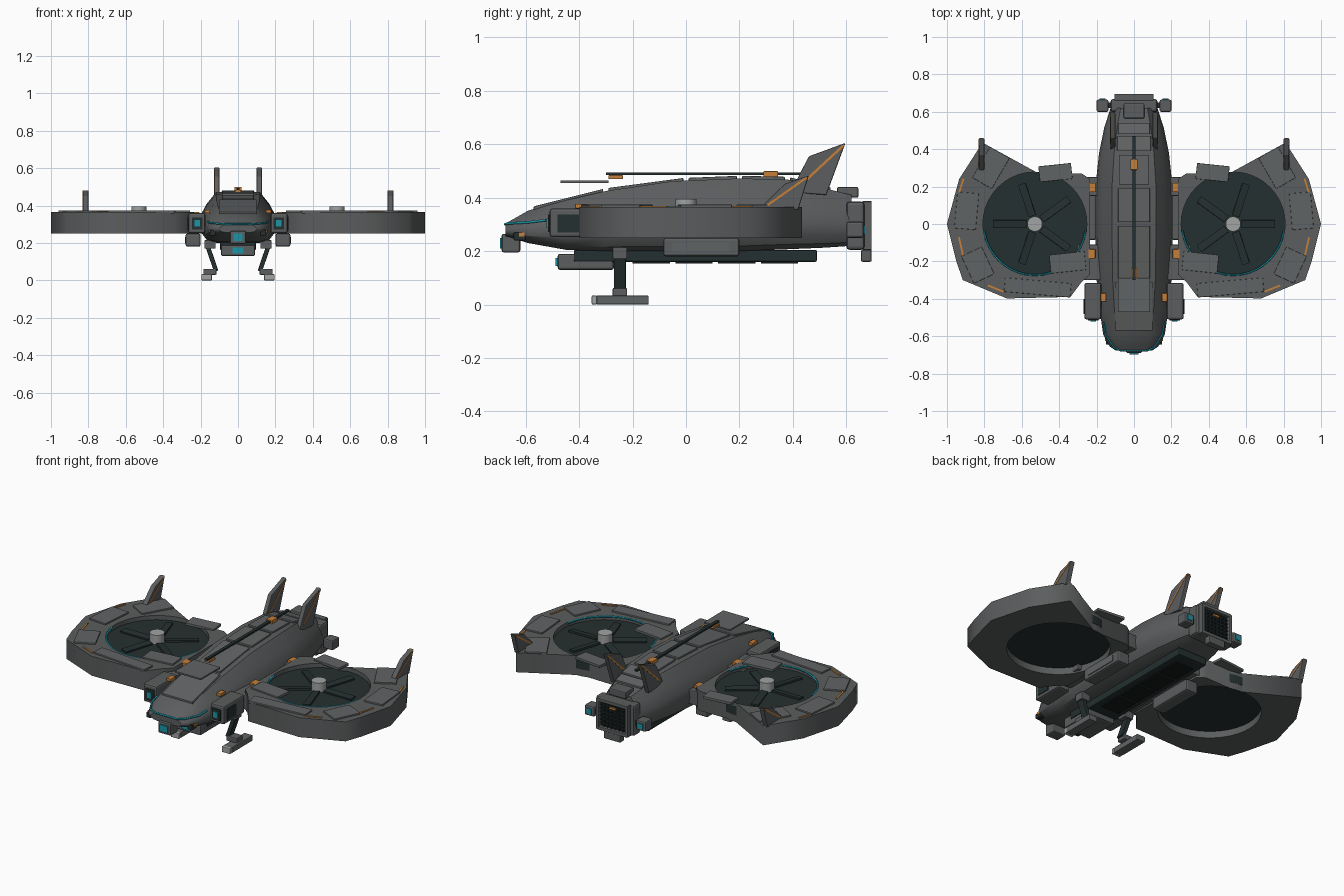
import bpy, bmesh, math
from mathutils import Matrix, Euler

if "Cube" in bpy.data.objects:
    bpy.data.objects.remove(bpy.data.objects["Cube"])


def material(name, rgb):
    m = bpy.data.materials.new(name)
    m.diffuse_color = (*rgb, 1)
    m.use_nodes = True
    m.node_tree.nodes["Principled BSDF"].inputs["Base Color"].default_value = m.diffuse_color
    return m


HULL = material("hull grey", (0.105, 0.11, 0.112))
PANEL = material("panel grey", (0.118, 0.125, 0.127))
DARK = material("dark teal grey", (0.018, 0.029, 0.029))
BLACK = material("black", (0.008, 0.011, 0.011))
LIGHT = material("light grey", (0.36, 0.37, 0.37))
ORANGE = material("orange", (0.56, 0.21, 0.04))
CYAN = material("cyan", (0.01, 0.3, 0.38))


def finish(name, bm, mat, bevel=0, smooth=False):
    bmesh.ops.recalc_face_normals(bm, faces=bm.faces)
    me = bpy.data.meshes.new(name)
    bm.to_mesh(me)
    bm.free()
    me.materials.append(mat)
    ob = bpy.data.objects.new(name, me)
    bpy.context.collection.objects.link(ob)
    if bevel:
        b = ob.modifiers.new("bevel", "BEVEL")
        b.width, b.segments = bevel, 2
    if smooth:
        bpy.context.view_layer.objects.active = ob
        ob.select_set(True)
        bpy.ops.object.shade_smooth_by_angle(angle=math.radians(30))
        ob.select_set(False)
    return ob


def box(name, lo, hi, mat, bevel=0.0, rot=(0, 0, 0)):
    """Box from its two corners, turned about its centre."""
    bm = bmesh.new()
    c = [(a + b) / 2 for a, b in zip(lo, hi)]
    s = [abs(b - a) for a, b in zip(lo, hi)]
    m = Matrix.Translation(c) @ Euler(rot).to_matrix().to_4x4() @ Matrix.Diagonal((*s, 1))
    bmesh.ops.create_cube(bm, size=1, matrix=m)
    return finish(name, bm, mat, bevel)


def pair(name, lo, hi, mat, bevel=0.0, rot=(0, 0, 0)):
    """The same box on both sides."""
    for side, s in (("right", 1), ("left", -1)):
        box(f"{side}_{name}", (lo[0] * s, *lo[1:]), (hi[0] * s, *hi[1:]), mat, bevel,
            (rot[0], rot[1] * s, rot[2] * s))


def prism(name, yz, x, half, mat, bevel=0.0):
    """Side profile given thickness across x."""
    bm = bmesh.new()
    f = bm.faces.new([bm.verts.new((x - half, y, z)) for y, z in yz])
    r = bmesh.ops.extrude_face_region(bm, geom=[f])
    bmesh.ops.translate(bm, vec=(2 * half, 0, 0),
                        verts=[v for v in r["geom"] if isinstance(v, bmesh.types.BMVert)])
    return finish(name, bm, mat, bevel)


def cyl(name, c, r, h, mat, n=32):
    bm = bmesh.new()
    bmesh.ops.create_cone(bm, cap_ends=True, segments=n, radius1=r, radius2=r, depth=h,
                          matrix=Matrix.Translation(c))
    return finish(name, bm, mat, smooth=True)


def tube(name, pts, r, mat):
    cu = bpy.data.curves.new(name, "CURVE")
    cu.dimensions, cu.bevel_depth, cu.bevel_resolution = "3D", r, 1
    sp = cu.splines.new("POLY")
    sp.points.add(len(pts) - 1)
    for p, q in zip(sp.points, pts):
        p.co = (*q, 1)
    cu.materials.append(mat)
    ob = bpy.data.objects.new(name, cu)
    bpy.context.collection.objects.link(ob)


# Fuselage lofted from stations: y, half width, bottom, top
STATIONS = [(-.675, .10, .255, .305), (-.655, .13, .25, .315), (-.59, .165, .23, .352),
            (-.45, .185, .205, .39), (-.3, .2, .2, .425), (-.05, .206, .2, .462),
            (.2, .206, .2, .472), (.38, .187, .207, .468), (.52, .158, .213, .435), (.62, .125, .22, .41)]
SECTION = [(.55, 0), (.82, .07), (.96, .22), (1, .38), (.96, .56), (.82, .76), (.57, 1)]
bm = bmesh.new()
rings = []
for y, w, b, t in STATIONS:
    half = [(w * u, b + (t - b) * v) for u, v in SECTION]
    rings.append([bm.verts.new((x, y, z)) for x, z in half + [(-x, z) for x, z in reversed(half)]])
for r1, r2 in zip(rings, rings[1:]):
    for i in range(len(r1)):
        j = (i + 1) % len(r1)
        bm.faces.new((r1[i], r1[j], r2[j], r2[i]))
bm.faces.new(rings[0])
bm.faces.new(rings[-1])
finish("fuselage", bm, HULL, smooth=True)


def roof(y):
    for (y0, _, _, a), (y1, _, _, b) in zip(STATIONS, STATIONS[1:]):
        if y0 <= y <= y1:
            return a + (b - a) * (y - y0) / (y1 - y0)


# Roof panels, spine rail and clamps
for i, (a, b, w) in enumerate([(-.57, -.31, .1), (-.29, -.01, .085), (.01, .19, .085),
                               (.21, .37, .08), (.39, .47, .09), (.48, .54, .085)]):
    za, zb = roof(a), roof(b)
    prism(f"roof_panel_{i + 1}", [(a, za - .01), (b, zb - .01), (b, zb + .01), (a, za + .01)],
          0, w, PANEL, .003)
box("roof_plate", (-.085, -.47, .455), (.085, -.29, .464), PANEL)
box("spine_rail", (-.009, -.3, .484), (.009, .47, .494), DARK)
box("front_clamp", (-.017, -.29, .47), (.017, -.235, .484), ORANGE, .002)
box("rear_clamp", (-.019, .29, .478), (.019, .345, .499), ORANGE, .002)

# Nose visor strip and sensor
half = [(.108, -.662, .304), (.153, -.59, .308), (.163, -.525, .316)]
tube("visor_strip", [(-x, y, z) for x, y, z in reversed(half)] + [(-.07, -.677, .301), (.07, -.677, .301)] + half,
     .005, CYAN)
box("nose_sensor", (-.042, -.69, .195), (.042, -.62, .265), HULL, .008)
box("nose_lens", (-.025, -.697, .21), (.025, -.688, .25), CYAN)
pair("nose_vent", (.12, -.645, .24), (.15, -.6, .27), DARK, .004)
pair("nose_lamp", (.135, -.625, .255), (.155, -.605, .27), ORANGE)

# Belly sensor and tray
box("belly_sensor", (-.09, -.48, .13), (.09, -.27, .19), HULL, .008)
box("belly_lens", (-.03, -.488, .145), (.03, -.478, .175), CYAN)
box("belly_tray", (-.095, -.42, .16), (.095, .49, .205), DARK, .006)
for i in range(4):
    box(f"belly_hatch_{i + 1}", (-.06, -.2 + i * .16, .153), (.06, -.06 + i * .16, .161), BLACK)

# Cheek pods and side sponsons
pair("cheek_pod", (.175, -.51, .252), (.265, -.315, .36), HULL, .01)
pair("cheek_lens_frame", (.19, -.517, .272), (.245, -.508, .337), DARK)
pair("cheek_lens", (.203, -.522, .287), (.232, -.515, .322), CYAN)
pair("cheek_vent", (.262, -.48, .27), (.269, -.4, .337), DARK)
pair("cheek_marker", (.15, -.415, .36), (.178, -.37, .377), ORANGE, .002)
pair("sponson", (.2, -.085, .18), (.28, .2, .25), HULL, .01)
pair("sponson_panel", (.278, -.05, .197), (.284, .16, .232), PANEL)
pair("front_wing_root", (.17, -.3, .26), (.3, -.11, .345), HULL, .006)
pair("rear_wing_root", (.17, .15, .26), (.3, .25, .345), HULL, .006)
pair("root_marker", (.207, -.185, .345), (.245, -.135, .366), ORANGE, .003)
pair("rear_root_marker", (.205, .17, .345), (.235, .22, .364), ORANGE, .003)

# Ducted wings
CX, R = .53, .278
OUTLINE = [(.235, -.27), (.28, -.31), (.34, -.39), (.68, -.398), (.915, -.3), (.95, -.2), (1, .0),
           (.935, .24), (.81, .435), (.5, .265), (.28, .27), (.235, .24)]
ARC = [2 * math.pi * i / 40 for i in range(40)]
for side, s in (("right", 1), ("left", -1)):
    cu = bpy.data.curves.new(f"{side}_duct_wing", "CURVE")
    cu.dimensions, cu.fill_mode, cu.extrude = "2D", "BOTH", .0575
    for pts in (OUTLINE, [(CX + R * math.cos(a), R * math.sin(a)) for a in ARC]):
        sp = cu.splines.new("POLY")
        sp.points.add(len(pts) - 1)
        sp.use_cyclic_u = True
        for p, (x, y) in zip(sp.points, pts):
            p.co = (x * s, y, 0, 1)
    cu.materials.append(HULL)
    ob = bpy.data.objects.new(cu.name, cu)
    ob.location.z = .3075
    bpy.context.collection.objects.link(ob)
    bpy.context.view_layer.objects.active = ob
    ob.select_set(True)
    bpy.ops.object.convert(target="MESH")
    bpy.ops.object.select_all(action="DESELECT")
    # Rotor disc, hub, blades and glowing rim
    cyl(f"{side}_rotor_disc", (CX * s, 0, .315), R + .001, .05, DARK, 40)
    cyl(f"{side}_rotor_hub", (CX * s, 0, .365), .04, .06, LIGHT, 20)
    for i in range(5):
        a = math.radians(72 * i)
        x, y = (CX + .135 * math.cos(a)) * s, .135 * math.sin(a)
        box(f"{side}_blade_{i + 1}", (x - .09, y - .02, .342), (x + .09, y + .02, .352), DARK,
            rot=(.12, 0, a * s))
    tube(f"{side}_rim_light", [((CX + .273 * math.cos(a)) * s, .273 * math.sin(a), .362)
                               for a in (math.pi * (1.04 + .92 * i / 24) for i in range(25))], .005, CYAN)

# Armour plates around each duct: x, y, width, depth, turn in degrees
for i, (x, y, w, d, r) in enumerate([(.895, .07, .115, .195, 5), (.765, .3, .12, .19, 30),
                                     (.42, .275, .175, .085, -6), (.835, -.22, .12, .16, -25),
                                     (.515, -.34, .355, .075, 5), (.355, -.205, .19, .1, -6)]):
    pair(f"wing_plate_{i + 1}", (x - w / 2, y - d / 2, .358), (x + w / 2, y + d / 2, .374), PANEL, .003,
         (0, 0, math.radians(r)))
for i, (x, y, l, r) in enumerate([(.925, .2, .09, 108), (.925, -.12, .1, 77), (.74, -.345, .09, 22),
                                  (.7, .36, .06, 30)]):
    pair(f"wing_stripe_{i + 1}", (x - l / 2, y - .005, .364), (x + l / 2, y + .005, .369), ORANGE,
         rot=(0, 0, math.radians(r)))

# Tail fins and wing fins with orange edge strips
for side, s in (("right", 1), ("left", -1)):
    prism(f"{side}_tail_fin", [(.39, .42), (.46, .555), (.597, .605), (.525, .41)], .113 * s, .013, HULL, .004)
    prism(f"{side}_tail_fin_strip", [(.43, .455), (.59, .602), (.594, .594), (.436, .447)],
          .113 * s, .0145, ORANGE)
    prism(f"{side}_wing_fin", [(.27, .355), (.37, .452), (.46, .483), (.42, .355)], .815 * s, .015, HULL, .004)
    prism(f"{side}_wing_fin_strip", [(.29, .366), (.45, .48), (.454, .472), (.298, .362)],
          .815 * s, .0165, ORANGE)

# Tail block with framed grille
box("tail_block", (-.125, .6, .205), (.125, .668, .385), HULL, .012)
box("tail_grille_back", (-.09, .66, .22), (.09, .675, .37), BLACK)
for z in (.212, .378):
    box("grille_frame_bar", (-.1, .66, z - .01), (.1, .695, z + .01), HULL, .003)
pair("grille_frame_post", (.085, .66, .205), (.105, .695, .385), HULL, .003)
for i in range(6):
    box(f"grille_rib_{i + 1}", (-.088, .67, .237 + i * .022), (.088, .683, .243 + i * .022), DARK)
    x = -.0625 + i * .025
    box(f"grille_post_{i + 1}", (x - .003, .67, .22), (x + .003, .683, .37), DARK)
box("grille_marker", (-.02, .68, .34), (.02, .69, .352), ORANGE)
box("tail_top_box", (-.055, .565, .4), (.055, .645, .44), HULL, .006)
box("tail_bottom_box", (-.055, .655, .16), (.055, .695, .205), HULL, .006)
pair("tail_pod", (.137, .6, .25), (.2, .665, .31), HULL, .008)
pair("tail_pod_mount", (.1, .62, .265), (.14, .65, .295), DARK)
pair("tail_pod_lens", (.153, .662, .265), (.184, .67, .295), CYAN)

# Landing skids
pair("leg", (.128, -.27, .045), (.152, -.225, .19), DARK, .003, (0, .33, 0))
pair("leg_collar", (.12, -.275, .17), (.18, -.22, .215), HULL, .004)
pair("ankle", (.115, -.275, .03), (.185, -.22, .062), HULL, .005)
pair("skid", (.14, -.335, 0), (.195, -.14, .034), PANEL, .004)
pair("skid_toe", (.14, -.353, 0), (.195, -.333, .034), LIGHT, .004)
